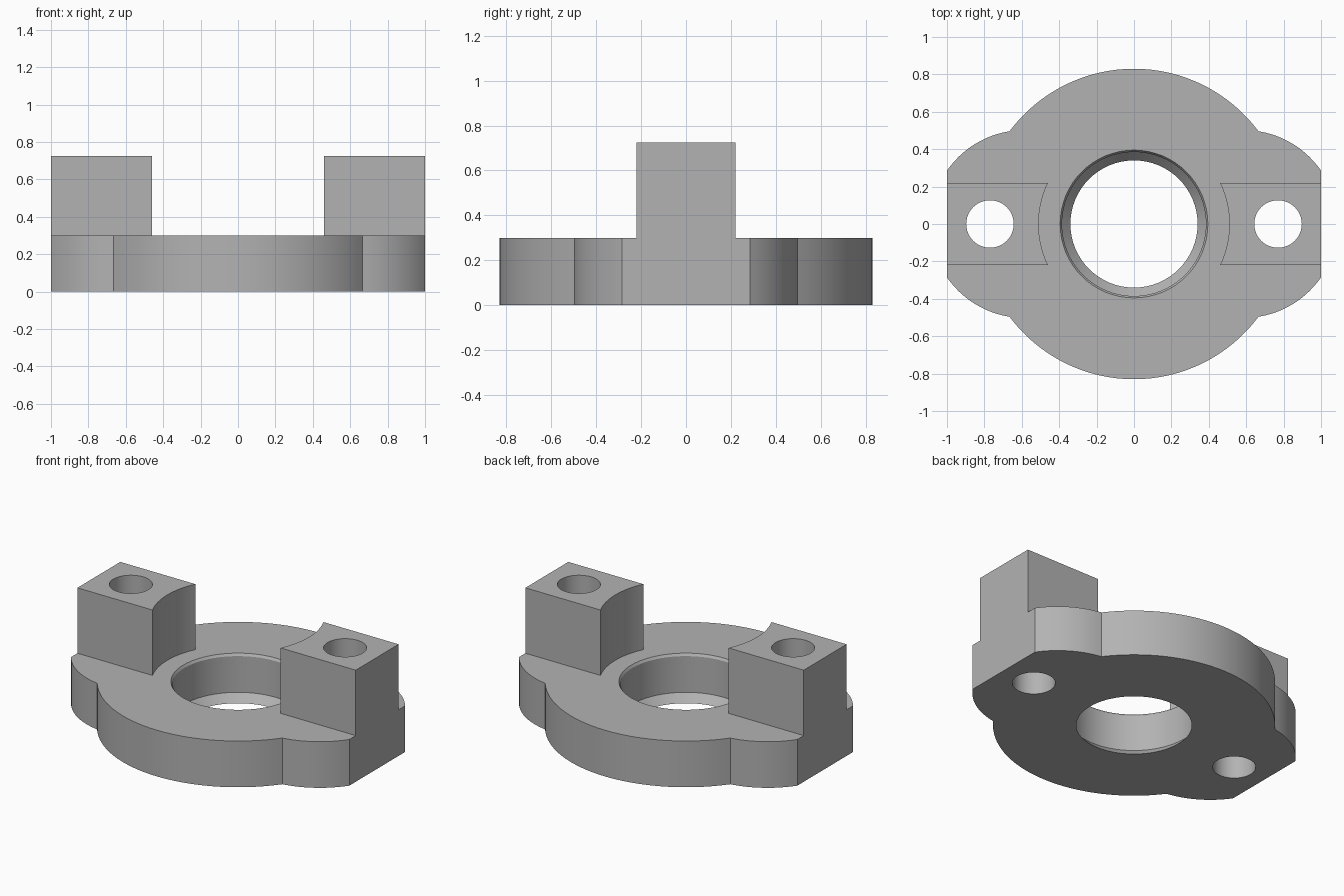
import bpy
import bmesh
from math import sin, cos, asin, atan2, pi, sqrt

if "Cube" in bpy.data.objects:
    bpy.data.objects.remove(bpy.data.objects["Cube"])

# Main dimensions
DISC_R, BASE_H, TOP_H = 0.83, 0.30, 0.725
LOBE_X, LOBE_R = 0.587, 0.502
HOLE_X, HOLE_R = 0.77, 0.127
BLOCK_HALF, BLOCK_ARC = 0.22, 0.51

grey = bpy.data.materials.new("plain grey")
grey.use_nodes = True
grey.diffuse_color = (0.45, 0.45, 0.45, 1)
grey.node_tree.nodes["Principled BSDF"].inputs["Base Color"].default_value = (0.45, 0.45, 0.45, 1)


def arc(cx, r, a0, a1, n):
    return [(cx + r * cos(a0 + (a1 - a0) * i / n), r * sin(a0 + (a1 - a0) * i / n))
            for i in range(n + 1)]


def loft(name, rings):
    """Solid through a stack of (outline, height) rings, capped at both ends."""
    bm = bmesh.new()
    loops = [[bm.verts.new((x, y, z)) for x, y in pts] for pts, z in rings]
    n = len(loops[0])
    for low, high in zip(loops, loops[1:]):
        for i in range(n):
            j = (i + 1) % n
            bm.faces.new((low[i], low[j], high[j], high[i]))
    bm.faces.new(loops[0][::-1])
    bm.faces.new(loops[-1])
    bmesh.ops.recalc_face_normals(bm, faces=bm.faces)
    mesh = bpy.data.meshes.new(name)
    bm.to_mesh(mesh)
    bm.free()
    mesh.materials.append(grey)
    obj = bpy.data.objects.new(name, mesh)
    bpy.context.collection.objects.link(obj)
    return obj


def circle(cx, r, n):
    return arc(cx, r, 0, 2 * pi, n)[:-1]


def combine(body, tool, operation):
    """Apply a boolean and discard the tool."""
    mod = body.modifiers.new("join", 'BOOLEAN')
    mod.operation, mod.solver, mod.object = operation, 'EXACT', tool
    bpy.context.view_layer.objects.active = body
    bpy.ops.object.modifier_apply(modifier=mod.name)
    bpy.data.objects.remove(tool)


# Flange outline: lobe arc then disc arc in one quarter, mirrored around
meet_x = (DISC_R ** 2 + LOBE_X ** 2 - LOBE_R ** 2) / (2 * LOBE_X)
meet_y = sqrt(DISC_R ** 2 - meet_x ** 2)
flat_angle = atan2(sqrt(LOBE_R ** 2 - (1 - LOBE_X) ** 2), 1 - LOBE_X)
quarter = arc(LOBE_X, LOBE_R, flat_angle, atan2(meet_y, meet_x - LOBE_X), 12)
quarter += arc(0, DISC_R, atan2(meet_y, meet_x), pi / 2, 16)[1:]
half = quarter + [(-x, y) for x, y in quarter[-2::-1]]
outline = half + [(x, -y) for x, y in half[::-1]]
flange = loft("flange_body", [(outline, 0), (outline, BASE_H)])

# Upright blocks with a hollow inner face, each with a through hole
a = asin(BLOCK_HALF / BLOCK_ARC)
right_side = [(1, -BLOCK_HALF), (1, BLOCK_HALF)] + arc(0, BLOCK_ARC, a, -a, 16)
for side in (1, -1):
    shape = [(side * x, y) for x, y in right_side]
    combine(flange, loft("block", [(shape, BASE_H), (shape, TOP_H)]), 'UNION')
for side in (1, -1):
    ring = circle(side * HOLE_X, HOLE_R, 48)
    combine(flange, loft("bolt_hole", [(ring, -0.1), (ring, 1)]), 'DIFFERENCE')

# Central bore with a small top bevel and a sloped lip at the bottom
bore = [(0.34, -0.1), (0.34, 0), (0.385, 0.05), (0.385, 0.285), (0.395, BASE_H), (0.395, 0.4)]
combine(flange, loft("bore", [(circle(0, r, 64), z) for r, z in bore]), 'DIFFERENCE')

bpy.ops.object.select_all(action='DESELECT')
flange.select_set(True)
bpy.context.view_layer.objects.active = flange
bpy.ops.object.shade_smooth_by_angle(angle=pi / 7)
